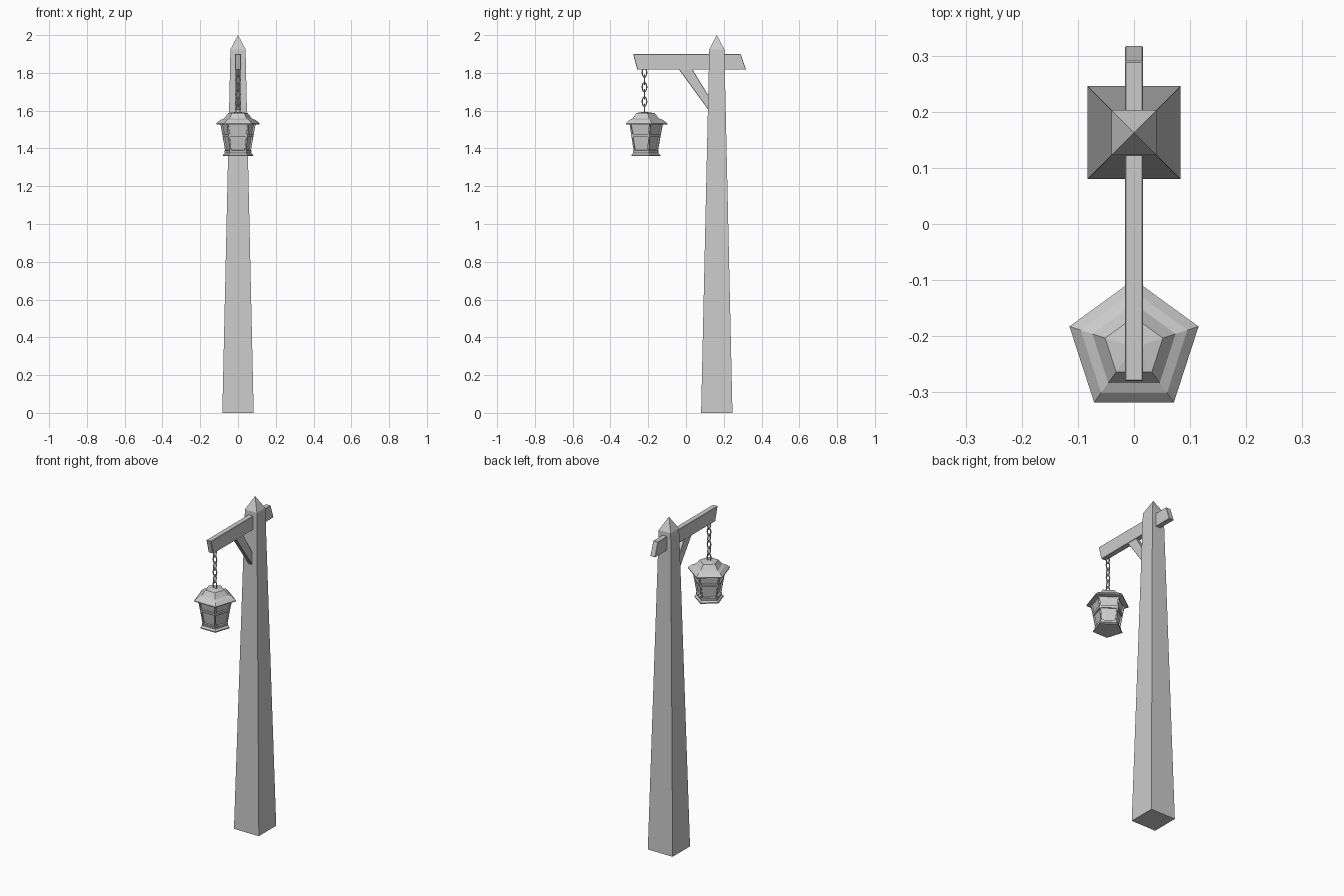
import bpy, bmesh, math
from mathutils import Vector

if "Cube" in bpy.data.objects:
    bpy.data.objects.remove(bpy.data.objects["Cube"])

LY = -0.22    # lantern axis
PY = 0.163    # post axis


def make(name, bm):
    bmesh.ops.recalc_face_normals(bm, faces=bm.faces)
    me = bpy.data.meshes.new(name)
    bm.to_mesh(me)
    bm.free()
    ob = bpy.data.objects.new(name, me)
    bpy.context.collection.objects.link(ob)
    return ob


def loft(name, profile, sides, cy, start):
    """Stack of regular polygon rings from (radius, z) pairs, capped at both ends."""
    bm = bmesh.new()
    rings = []
    for r, z in profile:
        angles = [start + math.tau * i / sides for i in range(sides)]
        rings.append([bm.verts.new((r * math.cos(a), cy + r * math.sin(a), z)) for a in angles])
    walls = []
    for a, b in zip(rings, rings[1:]):
        for i in range(sides):
            j = (i + 1) % sides
            walls.append(bm.faces.new((a[i], a[j], b[j], b[i])))
    bm.faces.new(rings[0])
    bm.faces.new(rings[-1])
    return bm, walls


def side_plate(name, outline, half):
    """Outline in (y, z) extruded to both sides of x = 0, with a small bevel."""
    bm = bmesh.new()
    f = bm.faces.new([bm.verts.new((-half, y, z)) for y, z in outline])
    ext = bmesh.ops.extrude_face_region(bm, geom=[f])
    vs = [g for g in ext['geom'] if isinstance(g, bmesh.types.BMVert)]
    bmesh.ops.translate(bm, verts=vs, vec=(2 * half, 0, 0))
    ob = make(name, bm)
    mod = ob.modifiers.new("bevel", 'BEVEL')
    mod.width, mod.segments = 0.002, 1
    return ob


# Tapered square post with pointed cap
R2 = math.sqrt(2)
bm, _ = loft("post", [(0.083 * R2, 0), (0.040 * R2, 1.925), (0.0005, 2.0)], 4, PY, math.pi / 4)
make("post", bm)

# Cross beam and diagonal brace
side_plate("beam", [(-0.28, 1.90), (0.29, 1.90), (0.318, 1.817), (-0.258, 1.817)], 0.016)
side_plate("brace", [(-0.038, 1.819), (0.034, 1.819), (0.125, 1.67), (0.125, 1.595)], 0.013)

# Chain of alternating oval links
for k in range(6):
    bm = bmesh.new()
    rings = []
    zc = 1.802 - k * 0.0385
    for i in range(12):
        a = math.tau * i / 12
        ring = []
        for j in range(6):
            b = math.tau * j / 6
            w = 0.0035 * math.cos(b)
            u, n = (0.012 + w) * math.cos(a), 0.0035 * math.sin(b)
            z = zc + (0.025 + w) * math.sin(a)
            ring.append(bm.verts.new((n, LY + u, z) if k % 2 == 0 else (u, LY + n, z)))
        rings.append(ring)
    for i in range(12):
        p, q = rings[i], rings[(i + 1) % 12]
        for j in range(6):
            bm.faces.new((p[j], p[(j + 1) % 6], q[(j + 1) % 6], q[j]))
    make("chain_link", bm)

# Five-sided lantern: a corner points to the post
UP = math.pi / 2
bm, _ = loft("roof", [(0.095, 1.528), (0.121, 1.528), (0.121, 1.533), (0.100, 1.550),
                      (0.078, 1.558), (0.054, 1.587), (0.02, 1.592)], 5, LY, UP)
make("lantern_roof", bm)

# Body with two rows of recessed panes per side
bm, walls = loft("body", [(0.071, 1.383), (0.086, 1.468), (0.099, 1.535)], 5, LY, UP)
bmesh.ops.recalc_face_normals(bm, faces=bm.faces)
bmesh.ops.inset_individual(bm, faces=walls, thickness=0.010, depth=0)
bmesh.ops.inset_individual(bm, faces=walls, thickness=0.0005, depth=-0.008)
make("lantern_body", bm)

# Flared foot
bm, _ = loft("foot", [(0.084, 1.36), (0.084, 1.366), (0.073, 1.376), (0.076, 1.388), (0.06, 1.39)],
             5, LY, UP)
make("lantern_foot", bm)
